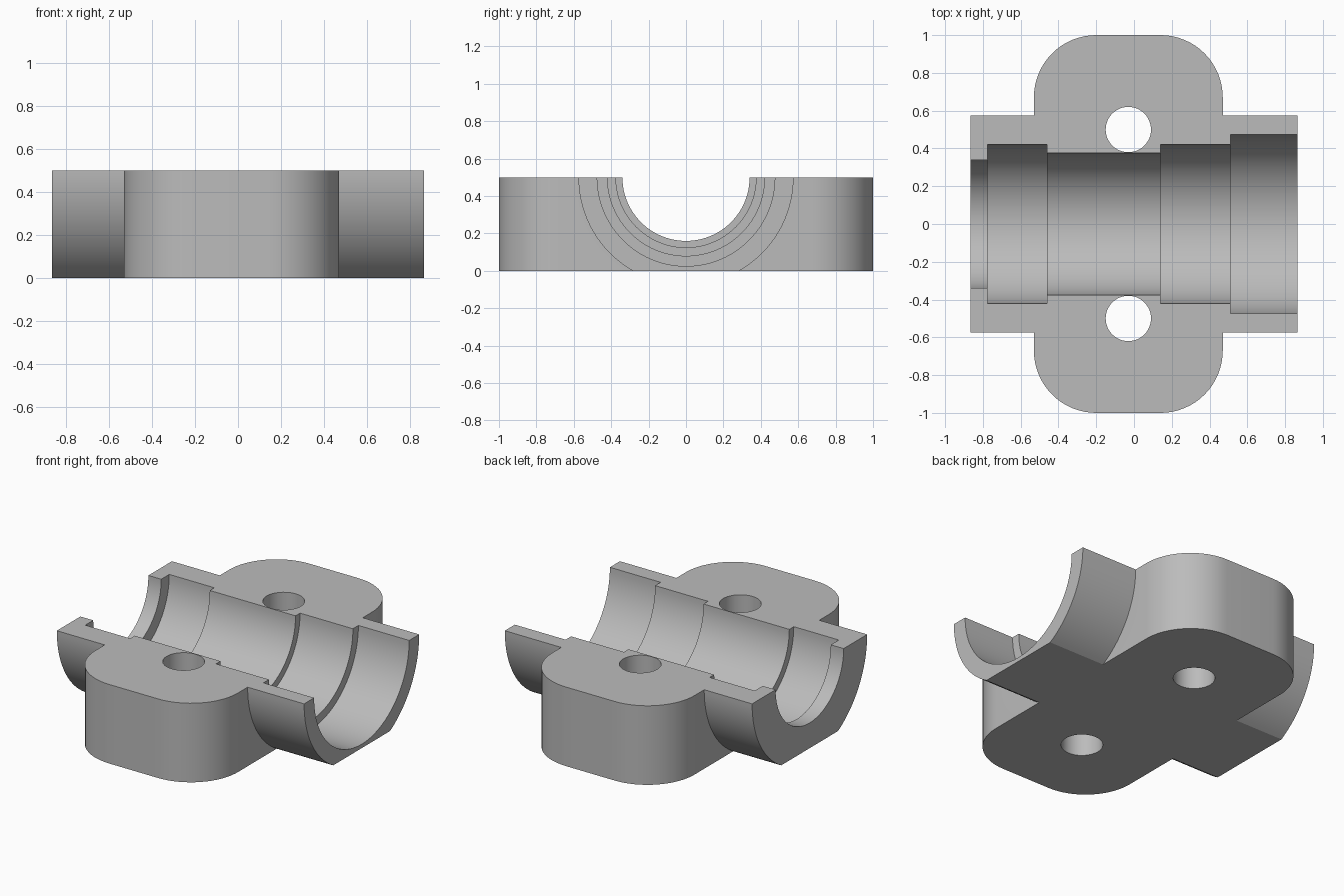
import bpy
import math
from mathutils import Vector

HEIGHT = 0.5
HALF_LENGTH = 0.865
SLEEVE_RADIUS = 0.575
FLANGE_X = -0.03

cube = bpy.data.objects.get("Cube")
if cube:
    bpy.data.objects.remove(cube, do_unlink=True)

grey = bpy.data.materials.new("plain grey")
grey.use_nodes = True
colour = (0.5, 0.5, 0.5, 1)
grey.diffuse_color = colour
grey.node_tree.nodes["Principled BSDF"].inputs["Base Color"].default_value = colour


def arc(cx, cy, radius, start, end, steps):
    """Points on a circular arc, angles in degrees."""
    angles = [math.radians(start + (end - start) * i / steps) for i in range(steps + 1)]
    return [(cx + radius * math.cos(a), cy + radius * math.sin(a)) for a in angles]


def skin_rings(name, rings):
    """Closed solid lofted through rings of equal point count."""
    n = len(rings[0])
    verts = [p for ring in rings for p in ring]
    faces = [tuple(reversed(range(n))), tuple(range(len(verts) - n, len(verts)))]
    for r in range(len(rings) - 1):
        for i in range(n):
            j = (i + 1) % n
            faces.append((r * n + i, r * n + j, (r + 1) * n + j, (r + 1) * n + i))
    mesh = bpy.data.meshes.new(name)
    mesh.from_pydata(verts, [], faces)
    mesh.materials.append(grey)
    obj = bpy.data.objects.new(name, mesh)
    bpy.context.collection.objects.link(obj)
    return obj


def extrude_z(name, outline, low, high):
    return skin_rings(name, [[Vector((x, y, z)) for x, y in outline] for z in (low, high)])


def combine(target, tool, operation):
    """Apply an exact boolean and remove the tool."""
    mod = target.modifiers.new(operation, 'BOOLEAN')
    mod.operation = operation
    mod.solver = 'EXACT'
    mod.object = tool
    bpy.context.view_layer.objects.active = target
    bpy.ops.object.modifier_apply(modifier=mod.name)
    bpy.data.objects.remove(tool, do_unlink=True)


# Rounded bolting flange
corner = 0.33
inner_x, inner_y = 0.5 - corner, 1 - corner
outline = []
for k, (sx, sy) in enumerate([(1, 1), (-1, 1), (-1, -1), (1, -1)]):
    outline += arc(FLANGE_X + sx * inner_x, sy * inner_y, corner, k * 90, k * 90 + 90, 16)
housing = extrude_z("bearing_housing", outline, 0, HEIGHT)

# Half-round sleeve with a flat underside
flat = math.degrees(math.asin(HEIGHT / SLEEVE_RADIUS))
section = arc(0, HEIGHT, SLEEVE_RADIUS, 180, 180 + flat, 24)
section += arc(0, HEIGHT, SLEEVE_RADIUS, 360 - flat, 360, 24)
section = [(y, max(z, 0)) for y, z in section]
sleeve = skin_rings("sleeve", [[Vector((x, y, z)) for y, z in section]
                               for x in (-HALF_LENGTH, HALF_LENGTH)])
combine(housing, sleeve, 'UNION')

# Stepped bore: start position and radius of each stage
stages = [(-1, 0.34), (-0.775, 0.42), (-0.46, 0.375), (0.14, 0.42), (0.51, 0.475)]
ends = [start for start, radius in stages[1:]] + [1]
rings = []
for (start, radius), end in zip(stages, ends):
    circle = arc(0, HEIGHT, radius, 0, 360, 96)[:-1]
    rings += [[Vector((x, y, z)) for y, z in circle] for x in (start, end)]
combine(housing, skin_rings("bore_cutter", rings), 'DIFFERENCE')

# Bolt holes
for side in (-1, 1):
    hole = arc(FLANGE_X, side * 0.5, 0.12, 0, 360, 48)[:-1]
    combine(housing, extrude_z("hole_cutter", hole, -0.1, HEIGHT + 0.1), 'DIFFERENCE')

# Smooth curved walls, crisp edges
bpy.ops.object.select_all(action='DESELECT')
housing.select_set(True)
bpy.context.view_layer.objects.active = housing
bpy.ops.object.shade_smooth_by_angle(angle=math.radians(25))
